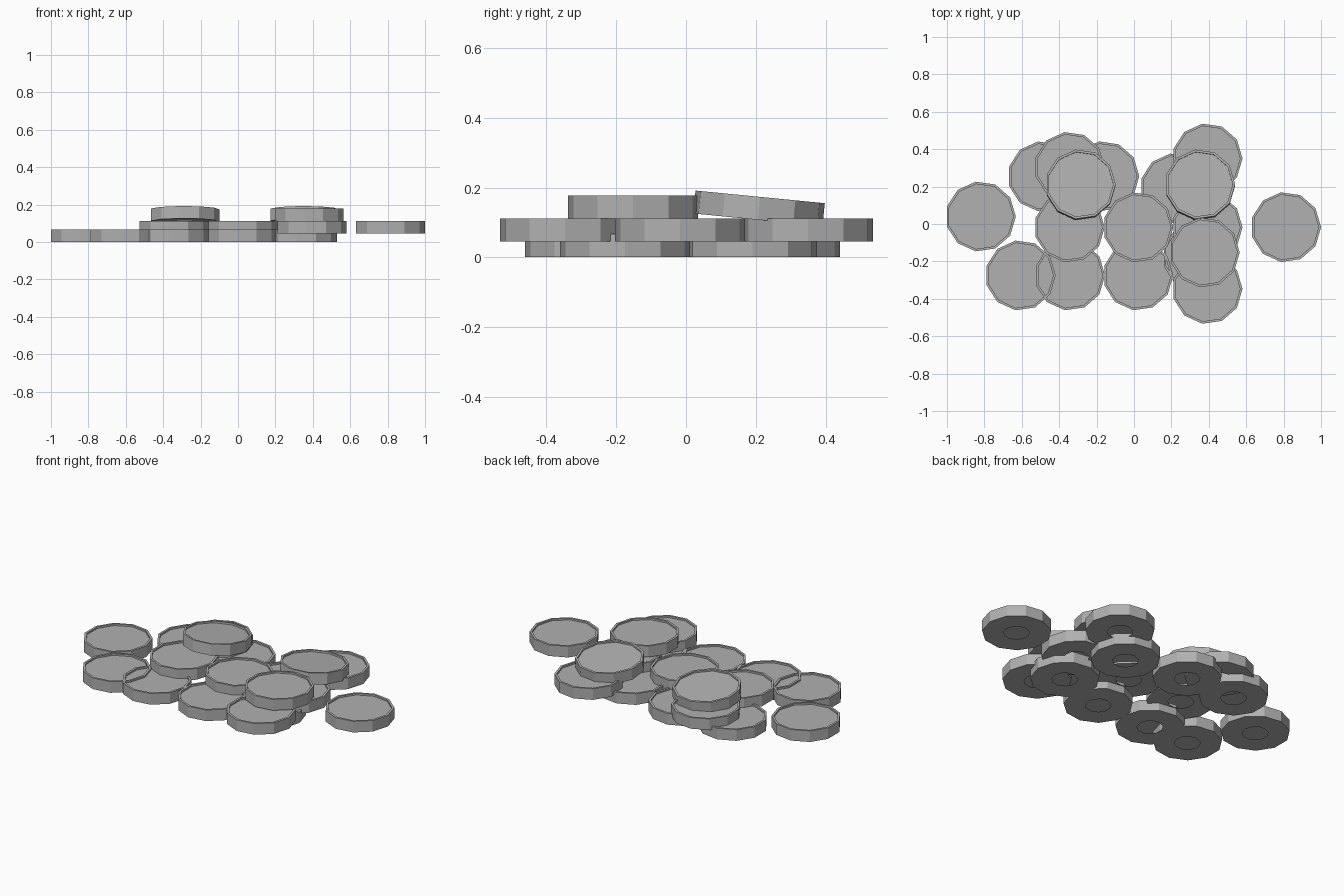
import bpy
import math

if "Cube" in bpy.data.objects:
    bpy.data.objects.remove(bpy.data.objects["Cube"])

SIDES, R, H = 11, 0.188, 0.066      # eleven-sided disc
RIM, DIP, HOLE = 0.013, 0.01, 0.07  # raised rim, sunken face, bottom opening

# dark grey metal
grey = bpy.data.materials.new("dark_grey")
grey.diffuse_color = (0.44, 0.44, 0.44, 1)
grey.use_nodes = True
grey.node_tree.nodes["Principled BSDF"].inputs["Base Color"].default_value = grey.diffuse_color


def disc_mesh():
    # rings from the bottom opening, up the side, over the rim, into the face
    rings = [(HOLE, 0), (R, 0), (R, H), (R - RIM, H), (R - RIM, H - DIP)]
    verts, faces = [], []
    for r, z in rings:
        for i in range(SIDES):
            a = 2 * math.pi * i / SIDES
            verts.append((r * math.cos(a), r * math.sin(a), z))
    for k in range(len(rings) - 1):
        for i in range(SIDES):
            j = (i + 1) % SIDES
            a, b = k * SIDES, (k + 1) * SIDES
            faces.append((a + i, a + j, b + j, b + i))
    last = (len(rings) - 1) * SIDES
    faces.append(tuple(range(last, last + SIDES)))
    mesh = bpy.data.meshes.new("disc")
    mesh.from_pydata(verts, [], faces)
    mesh.materials.append(grey)
    mesh.update()
    return mesh


mesh = disc_mesh()


def place(name, spots, z, tilt=0.0):
    for x, y in spots:
        ob = bpy.data.objects.new(name, mesh)
        ob.location = (x, y, z)
        ob.rotation_euler.x = math.radians(tilt)
        bpy.context.collection.objects.link(ob)


# discs lying on the ground
place("ground_disc", [(-0.82, 0.04), (-0.607, -0.275), (-0.343, -0.275),
                      (0.022, -0.275), (0.34, -0.175), (0.22, 0.19),
                      (-0.16, 0.255), (-0.487, 0.255)], 0.001)
# second layer
place("middle_disc", [(0.392, -0.347), (0.392, -0.018), (0.392, 0.35),
                      (0.022, -0.018), (-0.345, -0.018), (-0.345, 0.305),
                      (0.812, -0.017)], 0.046)
# flat disc on top
place("top_disc", [(0.377, -0.152)], 0.112)
# two tipped discs on top
place("tilted_disc", [(0.353, 0.206), (-0.286, 0.206)], 0.108, -5.6)
